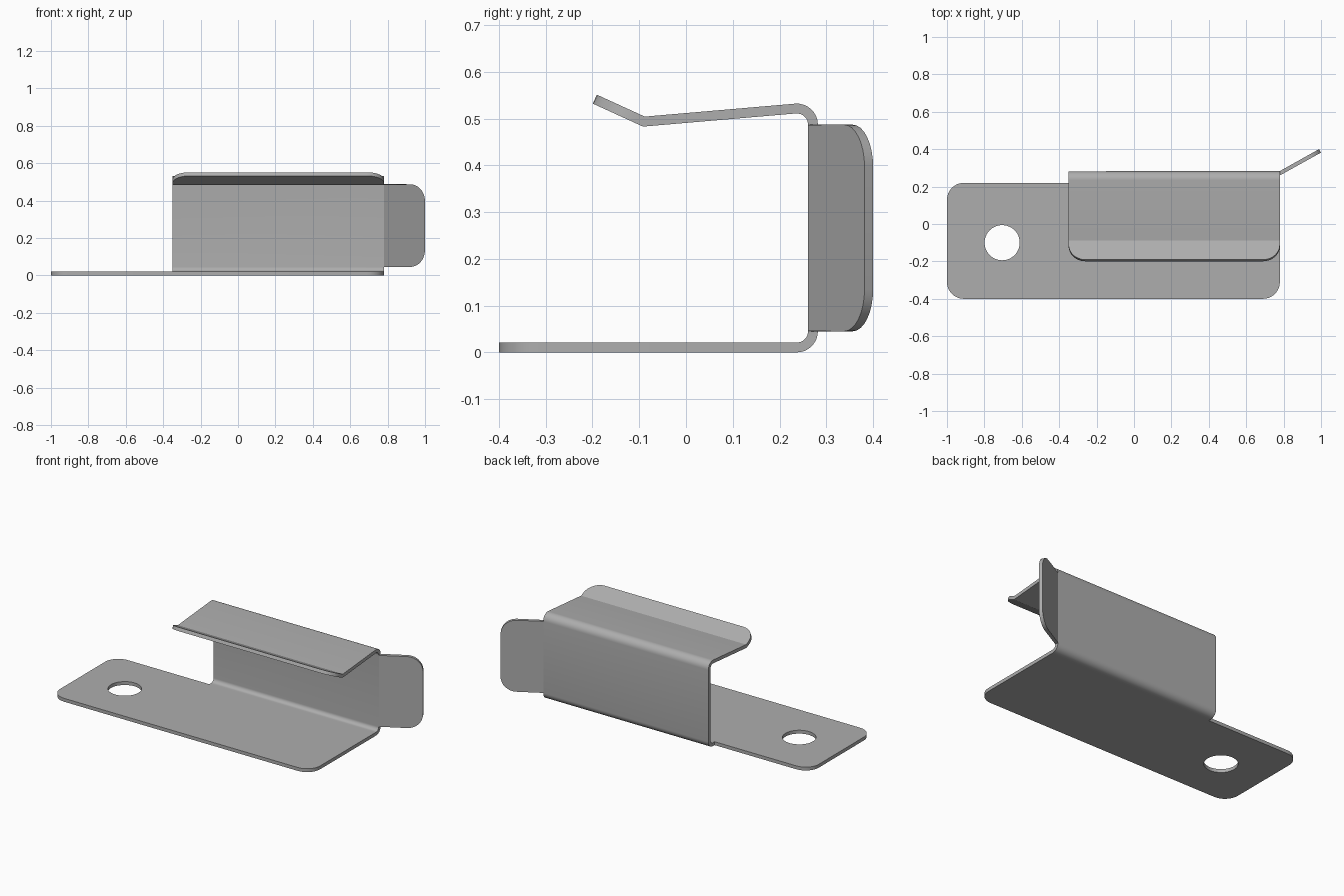
import bpy, bmesh
from math import radians, sin, cos
from mathutils import Vector

if "Cube" in bpy.data.objects:
    bpy.data.objects.remove(bpy.data.objects["Cube"])

THICK = 0.021
LEFT, RIGHT = -0.35, 0.78       # width of the folded clip along x
ROUND = 0.09                    # corner radius of all flaps
BEND = 0.0345                   # bend radius at mid sheet

steel = bpy.data.materials.new("steel grey")
steel.use_nodes = True
colour = (0.42, 0.42, 0.42, 1)
steel.diffuse_color = colour
steel.node_tree.nodes["Principled BSDF"].inputs["Base Color"].default_value = colour


def corner(p, before, after, steps=8):
    """Points of a rounded right-angle corner at p."""
    p = Vector(p)
    a = (Vector(before) - p).normalized() * ROUND
    b = (Vector(after) - p).normalized() * ROUND
    centre = p + a + b
    return [centre - b * cos(t) - a * sin(t)
            for t in (radians(90) * i / steps for i in range(steps + 1))]


def flap(bm, root_a, root_b, reach):
    """Flat flap with two rounded outer corners, hinged on the edge a-b."""
    a, b = Vector(root_a), Vector(root_b)
    end_a, end_b = a + Vector(reach), b + Vector(reach)
    face = [a] + corner(end_a, a, end_b) + corner(end_b, end_a, b) + [b]
    bm.faces.new([bm.verts.new(p) for p in face])


def arc(y, z, start, end, steps=8):
    angles = [radians(start + (end - start) * i / steps) for i in range(steps + 1)]
    return [(y + BEND * cos(t), z + BEND * sin(t)) for t in angles]


bm = bmesh.new()

# Base plate, with three rounded corners and the hinge of the clip at its back
z = THICK / 2
back, front, side = 0.22, -0.4, -1.0
outline = [Vector((RIGHT, back, z)), Vector((LEFT, back, z))]
outline += corner((side, back, z), (RIGHT, back, z), (side, front, z))
outline += corner((side, front, z), (side, back, z), (RIGHT, front, z))
outline += corner((RIGHT, front, z), (side, front, z), (RIGHT, back, z))
bm.faces.new([bm.verts.new(p) for p in outline])

# Folded clip: lower bend, back wall, upper bend and sloping top
lower = arc(0.237, 0.045, -90, 0)
upper = arc(0.237, 0.487, 0, 94.85)
kink = (-0.09, 0.4935)
profile = [(back, z)] + lower + upper + [kink]
rows = [[bm.verts.new((x, *p)) for x in (LEFT, RIGHT)] for p in profile]
for r, s in zip(rows, rows[1:]):
    bm.faces.new((r[0], r[1], s[1], s[0]))

# Raised lip and angled side tab
flap(bm, (LEFT, *kink), (RIGHT, *kink), (0, -0.105, 0.048))
flap(bm, (RIGHT, *lower[-1]), (RIGHT, *upper[0]), (0.2145, 0.1195, 0))

bmesh.ops.remove_doubles(bm, verts=bm.verts, dist=0.0003)
bmesh.ops.recalc_face_normals(bm, faces=bm.faces)
mesh = bpy.data.meshes.new("sheet_clip")
bm.to_mesh(mesh)
bm.free()
clip = bpy.data.objects.new("sheet_clip", mesh)
bpy.context.collection.objects.link(clip)
mesh.materials.append(steel)

# Sheet thickness
solid = clip.modifiers.new("thickness", "SOLIDIFY")
solid.thickness = THICK
solid.offset = 0
solid.use_even_offset = True

# Screw hole
bpy.ops.mesh.primitive_cylinder_add(vertices=48, radius=0.094, depth=0.2,
                                    location=(-0.705, -0.1, 0))
cutter = bpy.context.object
cutter.name = "hole_cutter"
cutter.hide_render = True
cut = clip.modifiers.new("hole", "BOOLEAN")
cut.operation = "DIFFERENCE"
cut.solver = "EXACT"
cut.object = cutter

# Apply, drop the cutter and shade
bpy.ops.object.select_all(action="DESELECT")
clip.select_set(True)
bpy.context.view_layer.objects.active = clip
for name in ("thickness", "hole"):
    bpy.ops.object.modifier_apply(modifier=name)
bpy.data.objects.remove(cutter)
bpy.ops.object.shade_smooth_by_angle(angle=radians(20))
